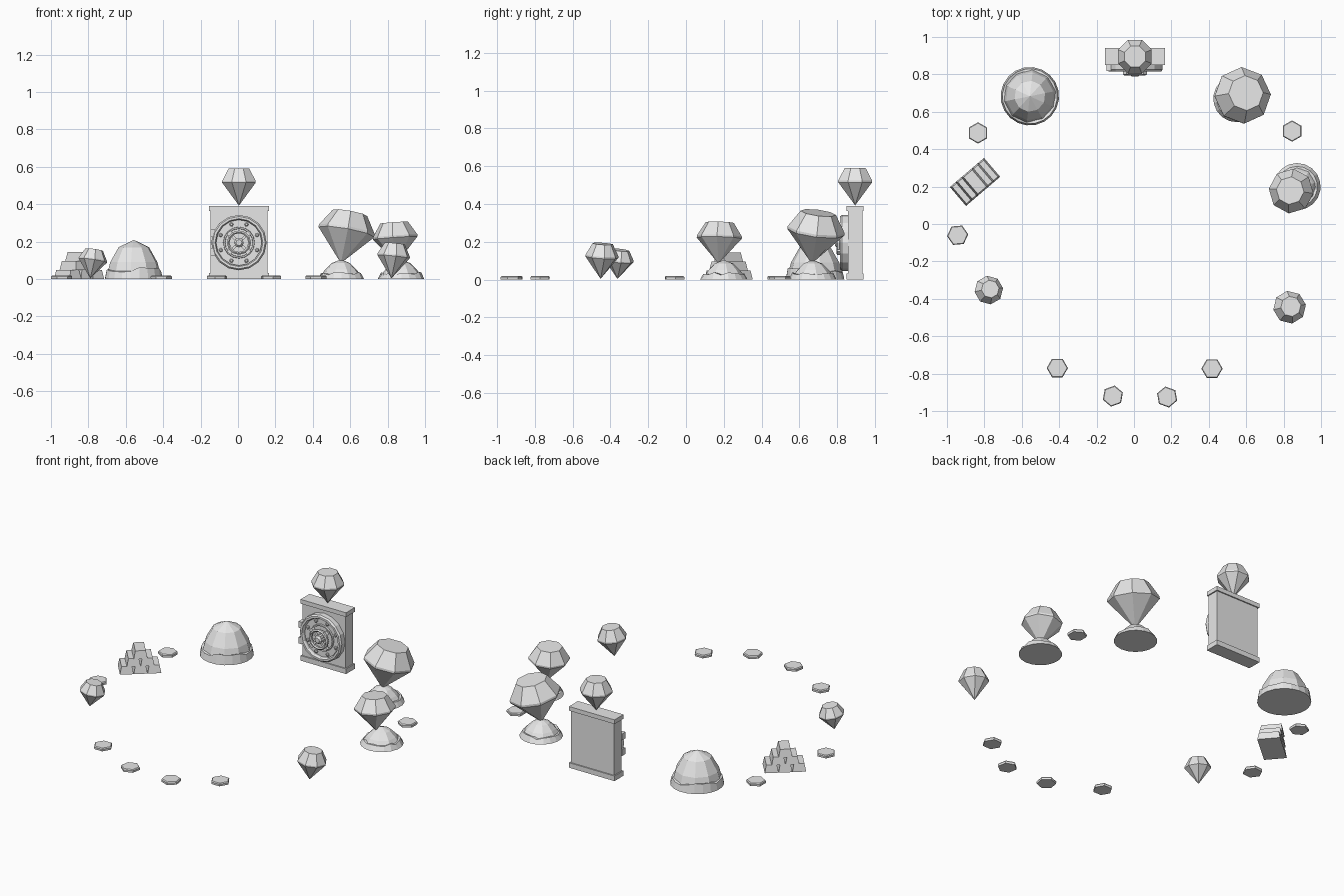
import bpy, bmesh, math, random
from mathutils import Matrix, Vector

random.seed(4)
cube = bpy.data.objects.get("Cube")
if cube:
    bpy.data.objects.remove(cube, do_unlink=True)

grey = bpy.data.materials.new("plain_grey")
grey.use_nodes = True
grey.diffuse_color = (0.8, 0.8, 0.8, 1)
grey.node_tree.nodes["Principled BSDF"].inputs["Base Color"].default_value = (0.8, 0.8, 0.8, 1)


def finish(name, bm, matrix=Matrix()):
    bmesh.ops.recalc_face_normals(bm, faces=bm.faces[:])
    mesh = bpy.data.meshes.new(name)
    bm.to_mesh(mesh)
    bm.free()
    mesh.materials.append(grey)
    obj = bpy.data.objects.new(name, mesh)
    obj.matrix_world = matrix
    bpy.context.collection.objects.link(obj)
    return obj


def lathe(name, profile, sides, matrix=Matrix(), turn=0.0, closed=False, rough=None):
    """Faceted solid from (radius, height) points; closed joins the profile into a ring."""
    bm = bmesh.new()
    rings = []
    for i, (r, z) in enumerate(profile):
        if r == 0:
            rings.append([bm.verts.new((0, 0, z))] * sides)
            continue
        ring = []
        for s in range(sides):
            a = turn + math.tau * s / sides
            dr, dz = rough(i, s) if rough else (0, 0)
            ring.append(bm.verts.new(((r + dr) * math.cos(a), (r + dr) * math.sin(a), z + dz)))
        rings.append(ring)
    pairs = list(zip(rings, rings[1:]))
    if closed:
        pairs.append((rings[-1], rings[0]))
    for low, high in pairs:
        for s in range(sides):
            t = (s + 1) % sides
            quad = list(dict.fromkeys((low[s], low[t], high[t], high[s])))
            bm.faces.new(quad)
    if not closed:
        for ring in (rings[0], rings[-1]):
            if len(set(ring)) > 2:
                bm.faces.new(ring)
    return finish(name, bm, matrix)


def box(name, centre, size, matrix=Matrix(), taper=1.0):
    bm = bmesh.new()
    bmesh.ops.create_cube(bm, size=1)
    for v in bm.verts:
        k = taper if v.co.z > 0 else 1
        v.co = Vector((v.co.x * size[0] * k, v.co.y * size[1] * (1 + k) / 2 if k < 1 else v.co.y * size[1],
                       v.co.z * size[2])) + Vector(centre)
    return finish(name, bm, matrix)


def gem(name, tip, lean, radius, height, turn):
    axis = Vector((lean[0], lean[1], 1)).to_track_quat('Z', 'Y').to_matrix().to_4x4()
    profile = [(0, 0), (radius, height * 0.62), (radius, height * 0.67), (radius * 0.62, height)]
    lathe(name, profile, 8, Matrix.Translation(tip) @ axis, turn)


def mound(name, place, radius, profile, sides, lip):
    """Faceted heap with a ragged lower skirt."""
    m = Matrix.Translation((place[0], place[1], 0))
    lathe(name, [(r * radius, z) for r, z in profile], sides, m, 0.2)

    def ragged(i, s):
        return (0, random.uniform(-0.3, 0.3) * lip) if i == 1 else (0, 0)
    (r0, z0), (r1, z1) = profile[0], profile[1]
    k = lip / z1
    top = r0 + (r1 - r0) * k
    lathe(name + "_skirt", [(r0 * radius + 0.004, 0), (top * radius + 0.008, lip), (top * radius * 0.85, lip)],
          sides * 2, m, 0.2, rough=ragged)


# Safe body with top and bottom slabs
CX, FRONT = 0.005, 0.853
box("safe_body", (CX, 0.895, 0.195), (0.305, 0.075, 0.36))
for label, z in (("bottom", 0.017), ("top", 0.377)):
    box("safe_slab_" + label, (CX, 0.895, z), (0.32, 0.09, 0.032 if z < 0.1 else 0.027))

# Round door, facing forward: local z points to the front
door = Matrix.Translation((CX, FRONT + 0.005, 0.195)) @ Matrix.Rotation(math.pi / 2, 4, 'X')
lathe("door_plate", [(0.135, 0), (0.135, 0.02)], 16, door)
lathe("door_outer_ring", [(0.122, 0), (0.148, 0), (0.148, 0.033), (0.14, 0.043), (0.128, 0.043), (0.122, 0.033)],
      16, door, closed=True)
lathe("door_inner_ring", [(0.072, 0.01), (0.086, 0.01), (0.083, 0.03), (0.075, 0.03)], 16, door, closed=True)
lathe("wheel_ring", [(0.05, 0.045), (0.057, 0.038), (0.065, 0.045), (0.065, 0.057), (0.057, 0.063), (0.05, 0.057)],
      12, door, closed=True)
lathe("wheel_hub", [(0.026, 0.015), (0.026, 0.06), (0.016, 0.07)], 8, door)
for i in range(8):
    turn = door @ Matrix.Rotation(math.tau * (i + 0.5) / 8, 4, 'Z')
    lathe("door_bolt", [(0.011, 0.015), (0.011, 0.027), (0.006, 0.032)], 6, turn @ Matrix.Translation((0.105, 0, 0)))
    if i % 2 == 0:
        spoke = door @ Matrix.Rotation(math.tau * (i + 1) / 8, 4, 'Z')
        box("wheel_spoke", (0.042, 0, 0.05), (0.07, 0.014, 0.014), spoke)
        box("wheel_grip", (0.07, 0, 0.05), (0.016, 0.026, 0.02), spoke)
for z in (-0.05, 0.05):
    box("door_hinge", (CX - 0.14, 0.835, 0.195 + z), (0.024, 0.035, 0.04))

# Cut gems
gem("safe_gem", (CX, 0.895, 0.393), (0, 0), 0.097, 0.197, math.pi / 8)
gem("large_gem", (0.55, 0.665, 0.085), (0.18, 0.13), 0.152, 0.275, 0.2)
gem("medium_gem", (0.85, 0.172, 0.085), (-0.07, 0.03), 0.12, 0.218, 0.3)
gem("right_small_gem", (0.82, -0.452, 0.004), (0.1, 0.06), 0.088, 0.187, 0.4)
gem("left_small_gem", (-0.79, -0.363, 0.004), (0.14, 0.1), 0.077, 0.155, 0.3)

# Heaps
mound("tall_heap", (-0.557, 0.683), 0.157,
      [(0.97, 0), (0.82, 0.09), (0.53, 0.17), (0, 0.21)], 10, 0.05)
small = [(0.96, 0), (0.68, 0.05), (0.4, 0.085), (0, 0.105)]
mound("small_heap_a", (0.55, 0.67), 0.127, small, 9, 0.03)
mound("small_heap_b", (0.872, 0.2), 0.127, small, 9, 0.03)

# Ingot stack: rows of three, two and one
stack = Matrix.Translation((-0.85, 0.225, 0)) @ Matrix.Rotation(math.radians(40.5), 4, 'Z')
for row in range(3):
    for i in range(3 - row):
        x = (i - (2 - row) / 2) * 0.08
        box("ingot", (x, 0, 0.024 + row * 0.048), (0.08, 0.133, 0.048), stack, 0.76)

# Six-sided stepping discs
for x, y, turn in ((-0.834, 0.487, 30), (0.845, 0.497, 30), (-0.943, -0.06, 5), (-0.41, -0.77, 0),
                   (-0.113, -0.92, 20), (0.177, -0.925, 40), (0.417, -0.773, 0)):
    lathe("stepping_disc", [(0.056, 0), (0.057, 0.013), (0.052, 0.019)], 6,
          Matrix.Translation((x, y, 0)), math.radians(turn))
